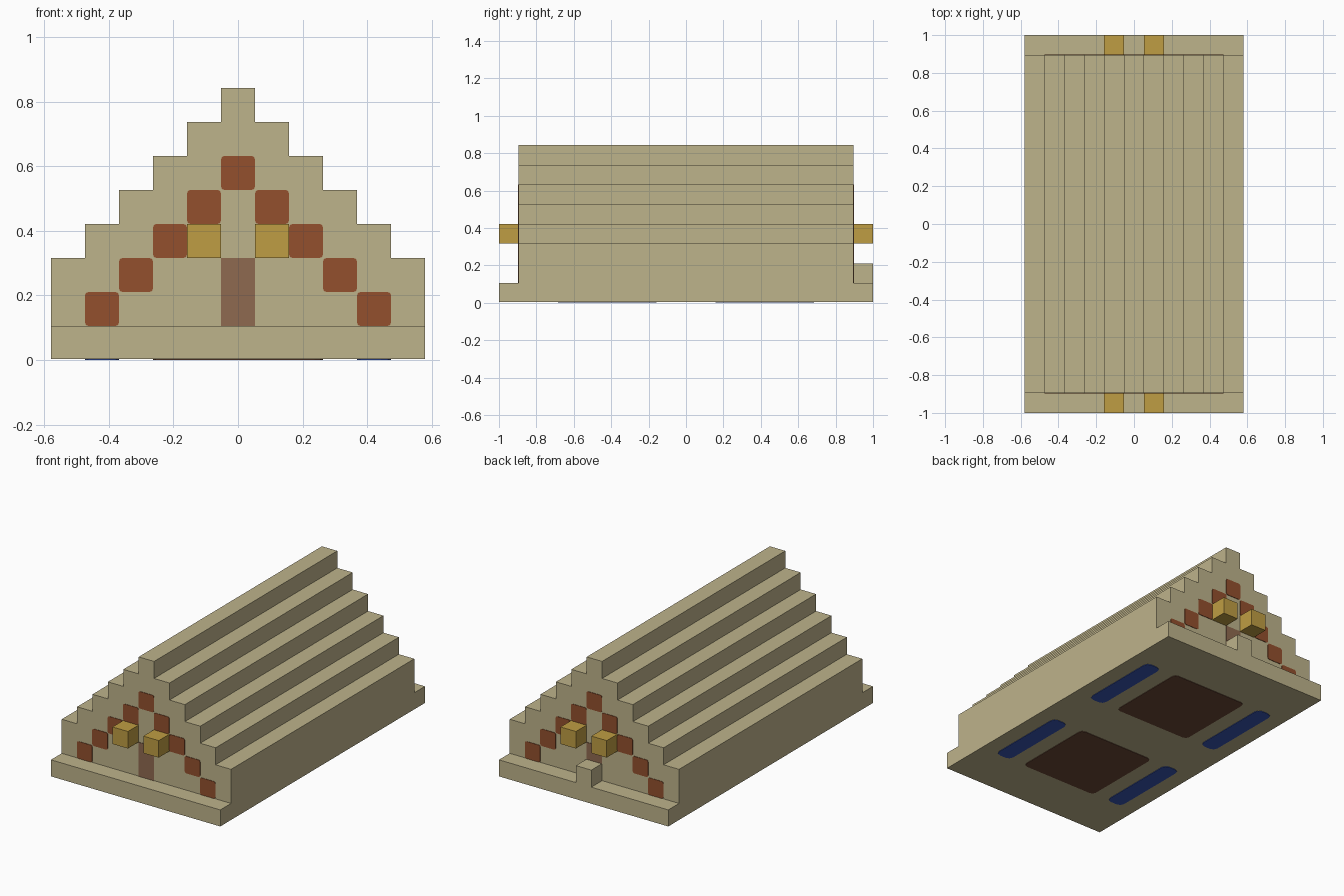
import bpy
import bmesh
from mathutils import Vector

U = 2 / 19          # one block
THIN = 0.003        # thickness of painted plates

default = bpy.data.objects.get("Cube")
if default:
    bpy.data.objects.remove(default, do_unlink=True)


def material(name, rgb):
    """Flat material from an sRGB 0-255 colour."""
    linear = [((c / 255 + 0.055) / 1.055) ** 2.4 for c in rgb] + [1]
    mat = bpy.data.materials.new(name)
    mat.use_nodes = True
    mat.diffuse_color = linear
    bsdf = mat.node_tree.nodes["Principled BSDF"]
    bsdf.inputs["Base Color"].default_value = linear
    bsdf.inputs["Roughness"].default_value = 0.9
    return mat


SAND = material("sandstone", (190, 179, 139))
RUST = material("rust_orange", (147, 80, 45))
GOLD = material("gold", (191, 157, 67))
DOOR = material("door_brown", (143, 106, 80))
BLUE = material("deep_blue", (56, 85, 180))
DARK = material("dark_brown", (108, 72, 54))


def finish(bm, name, mat):
    bmesh.ops.recalc_face_normals(bm, faces=bm.faces)
    mesh = bpy.data.meshes.new(name)
    bm.to_mesh(mesh)
    bm.free()
    mesh.materials.append(mat)
    obj = bpy.data.objects.new(name, mesh)
    bpy.context.collection.objects.link(obj)
    return obj


def box(name, center, size, mat, axis=None, corner=0):
    """Box; edges running along `axis` get rounded corners."""
    bm = bmesh.new()
    bmesh.ops.create_cube(bm, size=1)
    bmesh.ops.scale(bm, vec=size, verts=bm.verts)
    bmesh.ops.translate(bm, vec=center, verts=bm.verts)
    if corner:
        edges = [e for e in bm.edges
                 if abs((e.verts[0].co - e.verts[1].co)[axis]) > 1e-5]
        bmesh.ops.bevel(bm, geom=edges, offset=corner, segments=2,
                        profile=0.5, affect='EDGES')
    return finish(bm, name, mat)


# Base slab, lifted by the thickness of the plates beneath it
box("base_slab", (0, 0, (U + THIN) / 2), (11 * U, 19 * U, U - THIN), SAND)

# Stepped body: half outline mirrored, then extruded lengthwise
half = [(5.5, 1)]
for step in range(6):
    half += [(5.5 - step, 3 + step), (4.5 - step, 3 + step)]
half.pop()
outline = half + [(-x, z) for x, z in reversed(half)]
bm = bmesh.new()
end = bm.faces.new([bm.verts.new((x * U, -8.5 * U, z * U)) for x, z in outline])
grown = bmesh.ops.extrude_face_region(bm, geom=[end])
moved = [v for v in grown["geom"] if isinstance(v, bmesh.types.BMVert)]
bmesh.ops.translate(bm, vec=Vector((0, 17 * U, 0)), verts=moved)
finish(bm, "stepped_body", SAND)

# Gable decoration on both ends
for end_name, side in (("front", -1), ("back", 1)):
    wall = side * (8.5 * U + THIN / 2)
    box(end_name + "_door", (0, wall, 2 * U), (U, THIN, 2 * U), DOOR)
    for col in range(-4, 5):
        box(end_name + "_gable_tile", (col * U, wall, (5.5 - abs(col)) * U),
            (U, THIN, U), RUST, axis=1, corner=0.1 * U)
    for col in (-1, 1):
        box(end_name + "_gold_block", (col * U, side * 9 * U, 3.5 * U),
            (U, U, U), GOLD)

# Single step behind the rear door
box("back_step", (0, 9 * U, 1.5 * U), (U, U, U), SAND)

# Painted panels on the underside
for y in (-4, 4):
    box("underside_square", (0, y * U, THIN / 2), (5 * U, 5 * U, THIN),
        DARK, axis=2, corner=0.25 * U)
    for x in (-4, 4):
        box("underside_strip", (x * U, y * U, THIN / 2), (U, 5 * U, THIN),
            BLUE, axis=2, corner=0.3 * U)
